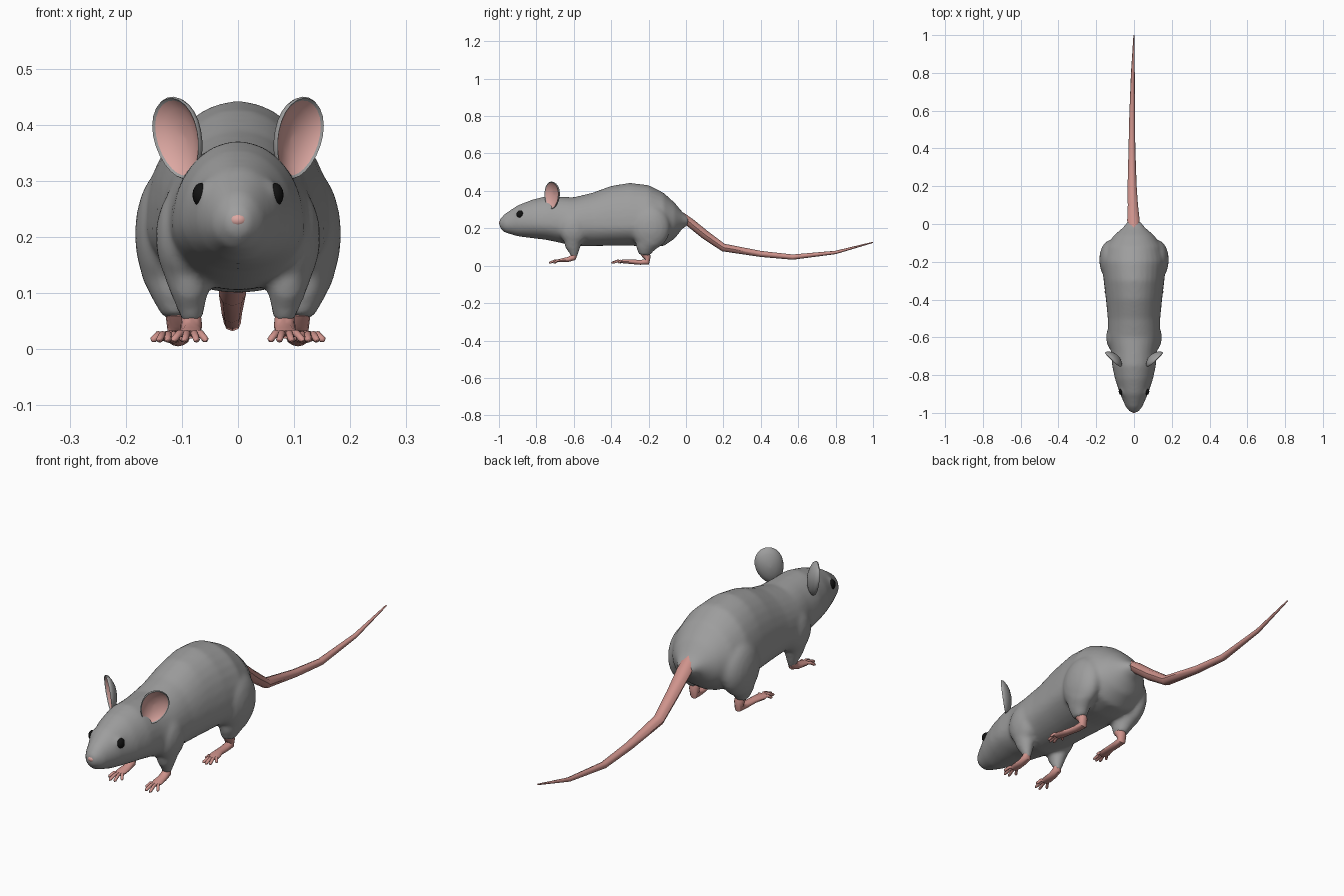
import bpy, bmesh, math
from mathutils import Vector

if "Cube" in bpy.data.objects:
    bpy.data.objects.remove(bpy.data.objects["Cube"])


def material(name, rgb):
    m = bpy.data.materials.new(name)
    m.diffuse_color = (*rgb, 1)
    m.use_nodes = True
    m.node_tree.nodes["Principled BSDF"].inputs["Base Color"].default_value = m.diffuse_color
    return m


FUR = material("grey fur", (0.34, 0.34, 0.34))
SKIN = material("pink skin", (0.62, 0.29, 0.26))
EAR = material("pale ear pink", (0.72, 0.39, 0.36))
BLACK = material("black eye", (0.006, 0.006, 0.006))


def finish(name, bm, mats, mirror=False, angle=50):
    """Turn a bmesh into a named, smooth shaded object."""
    bmesh.ops.recalc_face_normals(bm, faces=bm.faces[:])
    me = bpy.data.meshes.new(name)
    bm.to_mesh(me)
    bm.free()
    ob = bpy.data.objects.new(name, me)
    bpy.context.collection.objects.link(ob)
    for m in mats:
        me.materials.append(m)
    bpy.ops.object.select_all(action='DESELECT')
    ob.select_set(True)
    bpy.context.view_layer.objects.active = ob
    if mirror:
        mod = ob.modifiers.new("mirror", 'MIRROR')
        mod.use_mirror_merge = False
        bpy.ops.object.modifier_apply(modifier=mod.name)
    bpy.ops.object.shade_smooth_by_angle(angle=math.radians(angle))
    return ob


def loft(bm, rings, mat_rule=lambda i: 0):
    """Skin closed rings and close both ends with fans."""
    vs = [[bm.verts.new(p) for p in r] for r in rings]
    n = len(rings[0])
    for i in range(len(vs) - 1):
        for k in range(n):
            f = bm.faces.new((vs[i][k], vs[i][(k + 1) % n],
                              vs[i + 1][(k + 1) % n], vs[i + 1][k]))
            f.material_index = mat_rule(i)
    for row, i in ((vs[0], 0), (vs[-1], len(vs) - 2)):
        c = bm.verts.new(sum((v.co for v in row), Vector()) / n)
        for k in range(n):
            f = bm.faces.new((c, row[k], row[(k + 1) % n]))
            f.material_index = mat_rule(i)


def tube(bm, stations, sides=10, s=1):
    """Elliptic tube; each station is x, y, z, half width, half height."""
    pts = [Vector((s * a[0], a[1], a[2])) for a in stations]
    rings = []
    for i, (p, a) in enumerate(zip(pts, stations)):
        t = (pts[min(i + 1, len(pts) - 1)] - pts[max(i - 1, 0)]).normalized()
        side = (Vector((1, 0, 0)) - t * t.x).normalized()
        up = t.cross(side)
        ring = []
        for k in range(sides):
            w = 2 * math.pi * k / sides
            ring.append(p + side * a[3] * math.cos(w) + up * a[4] * math.sin(w))
        rings.append(ring)
    loft(bm, rings)


def ball(bm, c, r, s=1):
    new = bmesh.ops.create_uvsphere(bm, u_segments=20, v_segments=14, radius=1)
    for v in new["verts"]:
        v.co = Vector((s * c[0] + v.co.x * r[0], c[1] + v.co.y * r[1],
                       c[2] + v.co.z * r[2]))


# Body profile: y, half width, widest height, top, bottom
PROFILE = [
    (-0.998, .020, .228, .246, .206), (-0.97, .043, .222, .277, .178),
    (-0.90, .074, .234, .323, .157), (-0.82, .101, .230, .354, .147),
    (-0.75, .116, .225, .371, .139), (-0.68, .121, .220, .369, .124),
    (-0.60, .137, .215, .366, .105), (-0.50, .139, .215, .390, .105),
    (-0.40, .149, .215, .427, .107), (-0.30, .161, .215, .443, .108),
    (-0.20, .170, .220, .431, .100), (-0.12, .152, .225, .390, .105),
    (-0.06, .106, .240, .336, .145), (-0.02, .060, .245, .288, .197),
    (0.012, .035, .240, .260, .218)]

bm = bmesh.new()
rings = []
for y, w, zm, top, bot in PROFILE:
    ring = []
    for k in range(32):
        a = 2 * math.pi * k / 32
        h = top - zm if math.sin(a) > 0 else zm - bot
        ring.append(Vector((w * math.cos(a), y, zm + h * math.sin(a))))
    rings.append(ring)
loft(bm, rings)

# Shoulders, thighs, legs and eyelids are fused into the body
for s in (1, -1):
    ball(bm, (.098, -.60, .20), (.049, .08, .09), s)
    ball(bm, (.124, -.19, .205), (.060, .105, .118), s)
    ball(bm, (.058, -.884, .274), (.017, .026, .027), s)
    tube(bm, [(.095, -.605, .17, .05, .055), (.086, -.605, .10, .034, .042),
              (.083, -.598, .065, .023, .023), (.083, -.600, .046, .019, .019)],
         14, s)
    tube(bm, [(.124, -.20, .14, .05, .075), (.115, -.22, .095, .038, .052),
              (.108, -.222, .058, .026, .030)], 14, s)

body = finish("body", bm, [FUR])
mod = body.modifiers.new("fuse", 'REMESH')
mod.mode = 'VOXEL'
mod.voxel_size = 0.009
mod.use_smooth_shade = True
bpy.ops.object.modifier_apply(modifier=mod.name)
mod = body.modifiers.new("soften", 'SMOOTH')
mod.factor = 0.5
mod.iterations = 8
bpy.ops.object.modifier_apply(modifier=mod.name)
bpy.ops.object.shade_smooth()

# Tail
bm = bmesh.new()
tube(bm, [(0, -.03, .268, .030, .022), (-.003, .02, .232, .033, .024),
          (-.006, .10, .167, .027, .024), (-.010, .20, .097, .024, .021),
          (-.011, .40, .063, .018, .016), (-.010, .57, .046, .015, .014),
          (-.006, .80, .071, .010, .009), (0, 1.0, .125, .003, .003)], 8)
finish("tail", bm, [SKIN])


def toes(bm, root, tips, r):
    """Arched toes fanning from the front of a paw."""
    x0, y0, z0 = root
    for x, y in tips:
        bx = x0 + (x - x0) * 0.35
        p = Vector((bx, y0, z0))
        q = Vector((x, y, 0.017))
        m = p.lerp(q, 0.5) + Vector((0, 0, 0.006))
        e = q + (q - m) * 0.25
        tube(bm, [(*p, r, r), (*m, r, r), (*q, r * .95, r * .9),
                  (*e, r * .3, r * .3)], 8)


# Front paws
bm = bmesh.new()
tube(bm, [(.083, -.598, .060, .017, .017), (.083, -.602, .044, .019, .017),
          (.084, -.630, .033, .019, .013), (.085, -.665, .029, .022, .010),
          (.085, -.685, .026, .017, .007)], 12)
toes(bm, (.085, -.672, .027),
     [(.058, -.700), (.074, -.724), (.095, -.726), (.114, -.704)], .0065)
finish("front_paws", bm, [SKIN], mirror=True)

# Hind feet
bm = bmesh.new()
tube(bm, [(.108, -.222, .070, .022, .024), (.106, -.208, .045, .021, .020),
          (.105, -.208, .020, .019, .017), (.107, -.245, .018, .018, .013),
          (.112, -.290, .021, .018, .012), (.121, -.335, .023, .024, .010),
          (.124, -.355, .023, .018, .007)], 12)
toes(bm, (.123, -.338, .023),
     [(.096, -.352), (.110, -.388), (.125, -.393), (.140, -.386),
      (.151, -.360)], .0065)
finish("hind_feet", bm, [SKIN], mirror=True)

# Ears: cupped shells, pink inside and grey on the rim and back
centre = Vector((.108, -.718, .376))
v_axis = Vector((.25, .10, .96)).normalized()
n_axis = Vector((.70, -.71, 0))
n_axis = (n_axis - v_axis * n_axis.dot(v_axis)).normalized()
u_axis = v_axis.cross(n_axis)
SHELL = [(.05, -.020), (.4, -.017), (.7, -.010), (.91, -.001), (.97, .003),
         (1.0, -.001), (.95, -.009), (.7, -.020), (.4, -.028), (.05, -.031)]
rings = []
for r, d in SHELL:
    ring = []
    for k in range(24):
        a = 2 * math.pi * k / 24
        wide = .055 * (1 + .12 * math.sin(a))
        ring.append(centre + u_axis * r * wide * math.cos(a)
                    + v_axis * r * .075 * math.sin(a) + n_axis * d)
    rings.append(ring)
bm = bmesh.new()
loft(bm, rings, lambda i: 1 if i < 3 else 0)
finish("ears", bm, [FUR, EAR], mirror=True)

# Eyes
bm = bmesh.new()
ball(bm, (.066, -.887, .275), (.015, .019, .021))
finish("eyes", bm, [BLACK], mirror=True)

# Nose
bm = bmesh.new()
ball(bm, (0, -.986, .230), (.017, .014, .013))
finish("nose", bm, [EAR])
